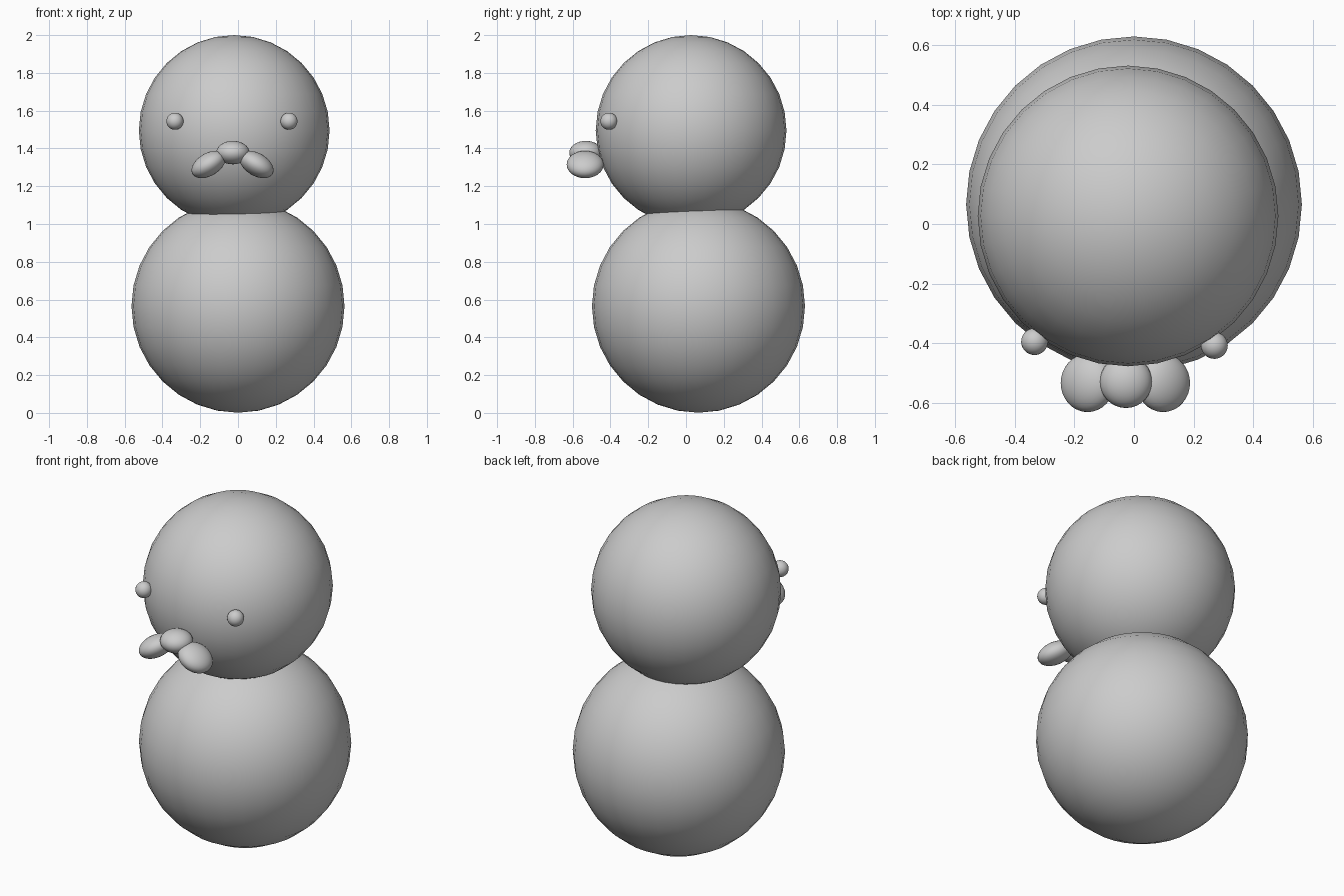
import bpy
from math import radians

if "Cube" in bpy.data.objects:
    bpy.data.objects.remove(bpy.data.objects["Cube"])


def ball(name, loc, scale, tilt=0):
    """Smooth UV sphere, scaled per axis and tilted about the y axis."""
    bpy.ops.mesh.primitive_uv_sphere_add(segments=32, ring_count=16, radius=1,
                                         location=loc, rotation=(0, radians(tilt), 0))
    ob = bpy.context.object
    ob.name = name
    ob.scale = scale
    bpy.ops.object.transform_apply(location=False, rotation=False, scale=True)
    bpy.ops.object.shade_smooth()
    return ob


# Two stacked snowballs, the head sunk slightly into the body
ball("body", (0, 0.066, 0.565), (0.564,) * 3)
ball("head", (-0.02, 0.027, 1.495), (0.505,) * 3)

# Eyes
ball("eye_left", (-0.334, -0.395, 1.544), (0.045,) * 3)
ball("eye_right", (0.27, -0.408, 1.544), (0.045,) * 3)

# Moustache: a level middle and two drooping sides
ball("moustache_middle", (-0.027, -0.53, 1.378), (0.088, 0.088, 0.062))
for name, side in (("left", -1), ("right", 1)):
    ball("moustache_" + name, (-0.029 + side * 0.127, -0.534, 1.315),
         (0.099, 0.098, 0.060), tilt=side * 31)
